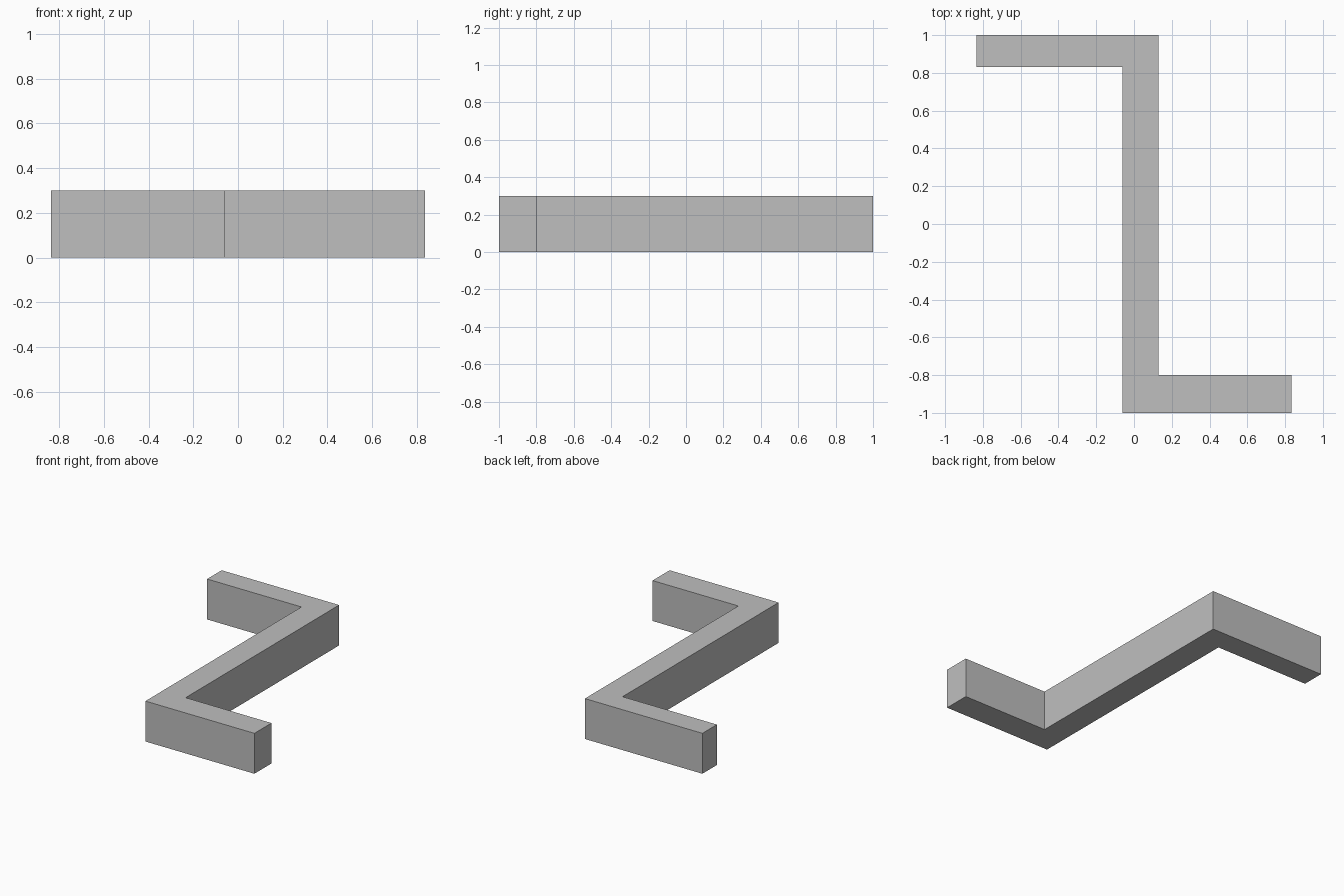
import bpy
import bmesh

cube = bpy.data.objects.get("Cube")
if cube:
    bpy.data.objects.remove(cube, do_unlink=True)

HEIGHT = 0.3

# Plain grey material
grey = bpy.data.materials.new("light grey")
grey.use_nodes = True
colour = (0.52, 0.52, 0.52, 1)
grey.diffuse_color = colour
grey.node_tree.nodes["Principled BSDF"].inputs["Base Color"].default_value = colour

# Z-shaped wall outline, counter-clockwise from the front corner
outline = [
    (-0.06, -1), (0.835, -1), (0.835, -0.8), (0.13, -0.8),
    (0.13, 1), (-0.835, 1), (-0.835, 0.83), (-0.06, 0.83),
]

# Extrude the outline into a solid wall
bm = bmesh.new()
base = bm.faces.new([bm.verts.new((x, y, 0)) for x, y in outline])
top = bmesh.ops.extrude_face_region(bm, geom=[base], use_keep_orig=True)
top_verts = [v for v in top["geom"] if isinstance(v, bmesh.types.BMVert)]
bmesh.ops.translate(bm, verts=top_verts, vec=(0, 0, HEIGHT))
bmesh.ops.recalc_face_normals(bm, faces=bm.faces)

mesh = bpy.data.meshes.new("zigzag_wall")
bm.to_mesh(mesh)
bm.free()
mesh.materials.append(grey)
wall = bpy.data.objects.new("zigzag_wall", mesh)
bpy.context.collection.objects.link(wall)
